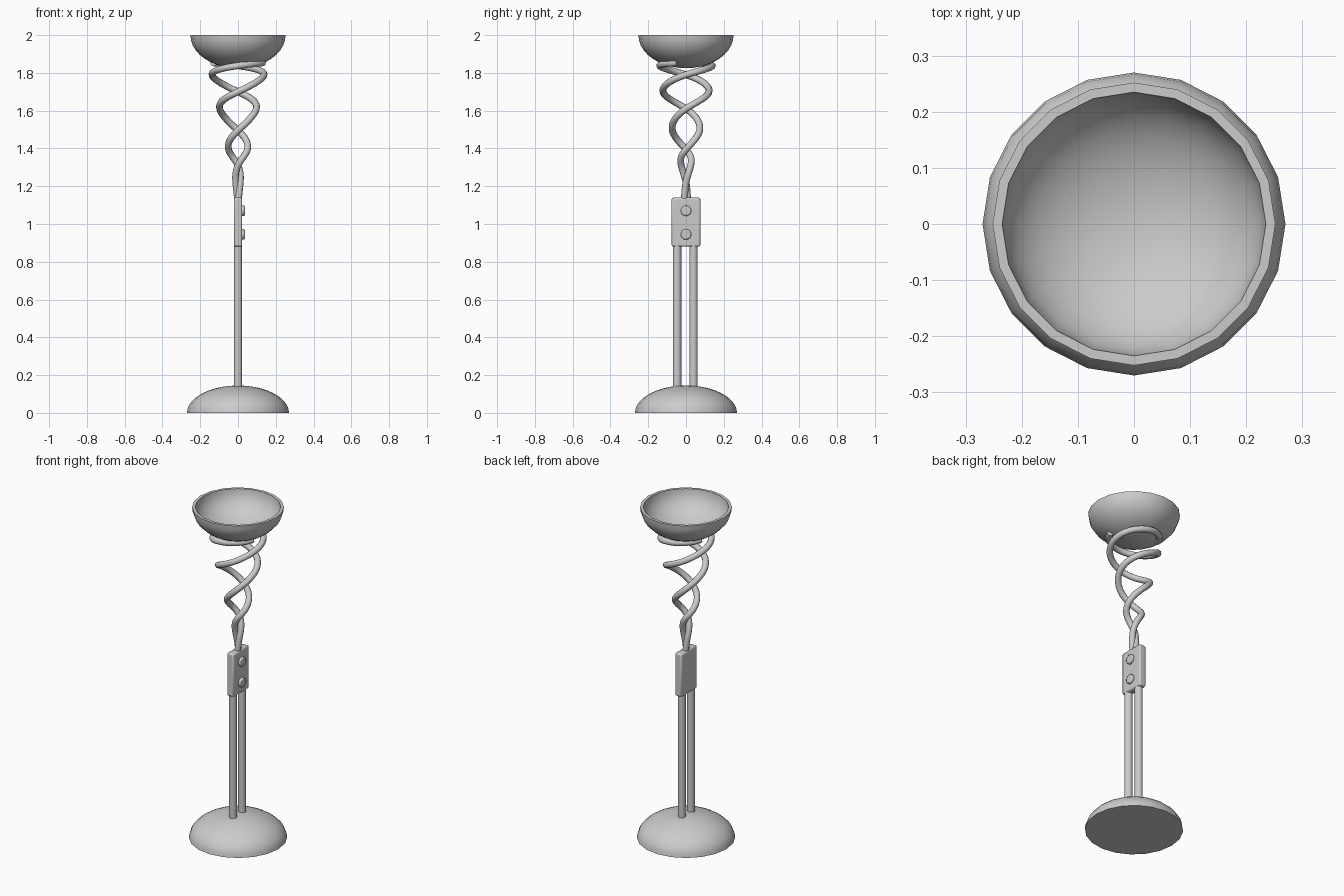
import bpy, bmesh, math
from mathutils import Vector

if "Cube" in bpy.data.objects:
    bpy.data.objects.remove(bpy.data.objects["Cube"])

SIDES = 20


def finish(obj, angle=40):
    bpy.ops.object.select_all(action='DESELECT')
    obj.select_set(True)
    bpy.context.view_layer.objects.active = obj
    bpy.ops.object.shade_smooth_by_angle(angle=math.radians(angle))
    return obj


def lathe(name, profile, sides=SIDES):
    """Revolve an (r, z) profile; r = 0 makes a pole."""
    bm = bmesh.new()
    verts = [bm.verts.new((r, 0, z)) for r, z in profile]
    edges = [bm.edges.new(p) for p in zip(verts, verts[1:])]
    bmesh.ops.spin(bm, geom=verts + edges, axis=(0, 0, 1), cent=(0, 0, 0),
                   steps=sides, angle=math.tau)
    bmesh.ops.remove_doubles(bm, verts=bm.verts, dist=1e-5)
    bmesh.ops.recalc_face_normals(bm, faces=bm.faces)
    mesh = bpy.data.meshes.new(name)
    bm.to_mesh(mesh)
    bm.free()
    obj = bpy.data.objects.new(name, mesh)
    bpy.context.collection.objects.link(obj)
    return finish(obj)


def arc(r, h, z, n=10):
    """Quarter ellipse from the rim (r, z) to the pole (0, z + h)."""
    ts = [math.pi / 2 * i / n for i in range(n)]
    return [(r * math.cos(t), z + h * math.sin(t)) for t in ts] + [(0, z + h)]


def cylinder(name, radius, depth, loc, rot=(0, 0, 0), sides=16):
    bpy.ops.mesh.primitive_cylinder_add(vertices=sides, radius=radius, depth=depth,
                                        location=loc, rotation=rot)
    obj = bpy.context.object
    obj.name = name
    return obj


def bevel(obj, width, segments=2):
    mod = obj.modifiers.new("bevel", 'BEVEL')
    mod.width, mod.segments = width, segments


# Domed base and open bowl shade
lathe("base", [(0, 0)] + arc(0.27, 0.145, 0))
lathe("bowl_shade", arc(0.252, -0.175, 2.0)[::-1] + arc(0.235, -0.159, 2.0))

# Twin upright rods
for i, y in enumerate((-0.047, 0.04)):
    finish(cylinder(f"rod_{i + 1}", 0.022, 0.85, (0, y, 0.495)))

# Clamp plate with two bolts on the +x side
bpy.ops.mesh.primitive_cube_add(size=1, location=(0, 0, 1.01))
plate = bpy.context.object
plate.name = "clamp_plate"
plate.scale = (0.044, 0.152, 0.26)
bpy.ops.object.transform_apply(location=False, rotation=False, scale=True)
bevel(plate, 0.009)
finish(plate, 30)
for i, z in enumerate((0.945, 1.07)):
    bolt = cylinder(f"bolt_{i + 1}", 0.028, 0.03, (0.021, 0, z), (0, math.pi / 2, 0))
    bevel(bolt, 0.006)
    finish(bolt, 30)

# Two opposed widening spiral strands: (height, radius) at each quarter turn
KNOTS = [(1.12, 0.008), (1.22, 0.012), (1.31, 0.025), (1.395, 0.05), (1.495, 0.072),
         (1.61, 0.097), (1.70, 0.122), (1.79, 0.138), (1.838, 0.139), (1.855, 0.139)]


def knot_at(u):
    i = min(int(u), len(KNOTS) - 2)
    f = u - i
    a, b, c, d = (Vector(KNOTS[max(0, min(len(KNOTS) - 1, i + k))]) for k in (-1, 0, 1, 2))
    return 0.5 * (2 * b + (c - a) * f + (2 * a - 5 * b + 4 * c - d) * f * f
                  + (3 * b - a - 3 * c + d) * f ** 3)


for s in range(2):
    curve = bpy.data.curves.new(f"spiral_strand_{s + 1}", 'CURVE')
    curve.dimensions = '3D'
    curve.bevel_depth, curve.bevel_resolution = 0.018, 3
    curve.use_fill_caps = True
    n = 90
    spline = curve.splines.new('POLY')
    spline.points.add(n)
    for i, p in enumerate(spline.points):
        u = 8.78 * i / n
        z, r = knot_at(u)
        phi = math.pi / 2 * (u - 9) + math.pi * s
        p.co = (r * math.cos(phi), r * math.sin(phi), z, 1)
    obj = bpy.data.objects.new(curve.name, curve)
    bpy.context.collection.objects.link(obj)
    bpy.ops.object.select_all(action='DESELECT')
    obj.select_set(True)
    bpy.context.view_layer.objects.active = obj
    bpy.ops.object.convert(target='MESH')
    finish(bpy.context.object, 60)
